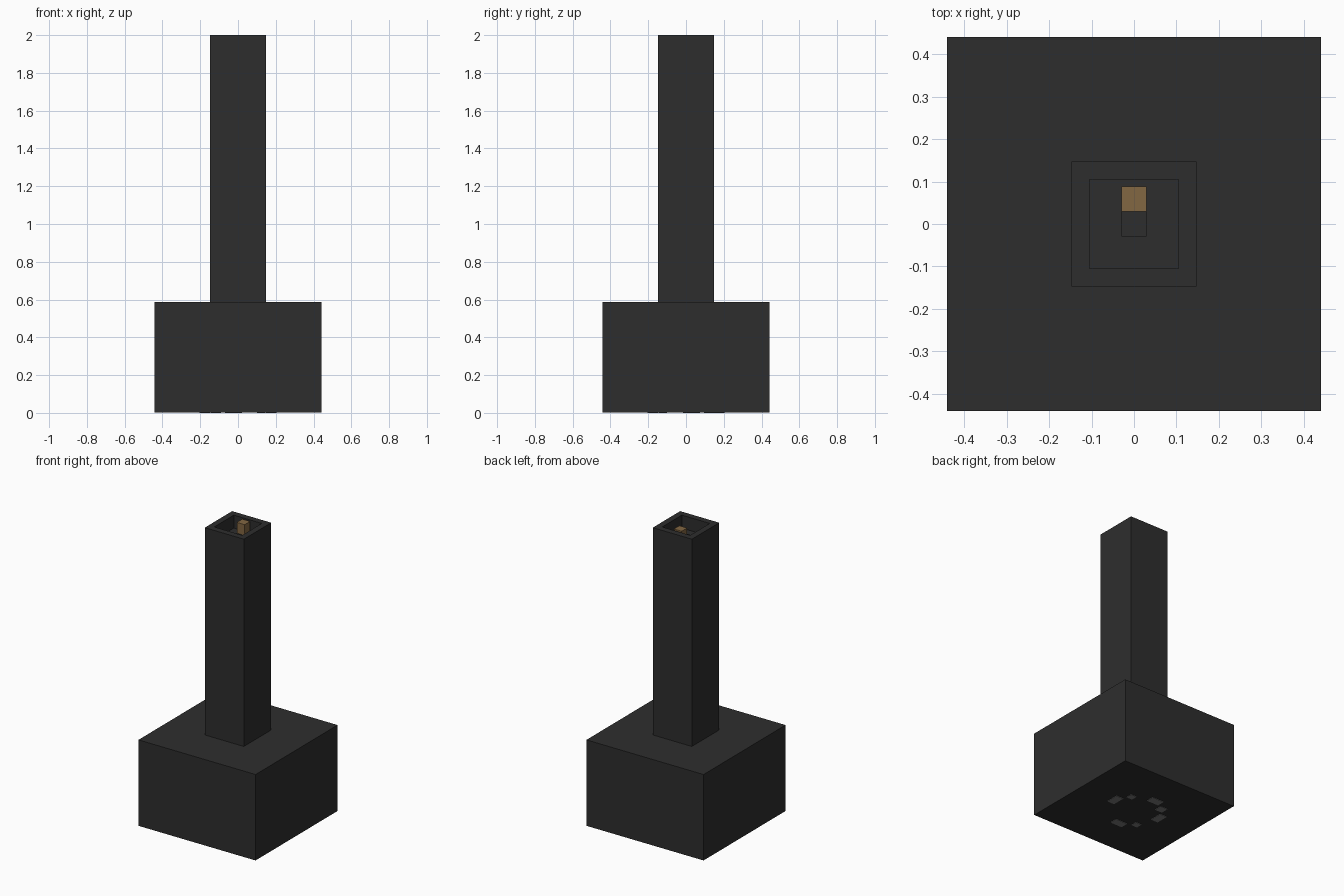
import bpy, bmesh
from mathutils import Vector

if "Cube" in bpy.data.objects:
    bpy.data.objects.remove(bpy.data.objects["Cube"], do_unlink=True)


def material(name, rgb):
    mat = bpy.data.materials.new(name)
    mat.use_nodes = True
    mat.diffuse_color = (*rgb, 1)
    mat.node_tree.nodes["Principled BSDF"].inputs["Base Color"].default_value = (*rgb, 1)
    return mat


charcoal = material("charcoal", (0.027, 0.027, 0.027))
brass = material("brass", (0.225, 0.135, 0.055))
grey = material("grey", (0.19, 0.19, 0.19))


def box(name, low, high, mat, pocket=None):
    """Box between two corners, optionally with a (rim, depth) pocket in its top."""
    low, high = Vector(low), Vector(high)
    bm = bmesh.new()
    bmesh.ops.create_cube(bm, size=1)
    for v in bm.verts:
        v.co = (low + high) / 2 + v.co * (high - low)
    if pocket:
        rim, depth = pocket
        bm.normal_update()
        top = max(bm.faces, key=lambda f: f.normal.z)
        bmesh.ops.inset_region(bm, faces=[top], thickness=rim)
        floor = bmesh.ops.extrude_discrete_faces(bm, faces=[top])["faces"][0]
        for v in floor.verts:
            v.co.z -= depth
    mesh = bpy.data.meshes.new(name)
    bm.to_mesh(mesh)
    bm.free()
    mesh.materials.append(mat)
    obj = bpy.data.objects.new(name, mesh)
    bpy.context.collection.objects.link(obj)
    return obj


U = 1 / 34          # modelling unit
SKIN = 0.003        # thickness of the inlay plates
DEPTH = 3 * U       # pocket depth

# Heavy block and the hollow-ended shaft above it
box("block", (-15 * U, -15 * U, SKIN), (15 * U, 15 * U, 20 * U), charcoal)
box("shaft", (-5 * U, -5 * U, 20 * U), (5 * U, 5 * U, 2), charcoal, (2 * U, DEPTH))

# Brass peg against the back wall of the pocket, dark stud in its middle
box("peg", (-U, U, 2 - DEPTH), (U, 3 * U, 2), brass)
box("stud", (-U, -U, 2 - DEPTH), (U, U, 2 - DEPTH + U / 2), charcoal)

# Broken ring of plates on the underside
BAR, SHORT = 0.09, 0.055
plates = [
    (0.177, 0.03, SHORT, BAR), (-0.177, 0.03, SHORT, BAR),
    (-0.025, 0.177, BAR, SHORT), (-0.025, -0.177, BAR, SHORT),
    (0.123, 0.123, 0.045, 0.045), (-0.123, -0.123, 0.045, 0.045),
    (-0.118, 0.123, SHORT, SHORT),
]
for x, y, w, h in plates:
    box("underside_plate", (x - w / 2, y - h / 2, 0), (x + w / 2, y + h / 2, SKIN), grey)
